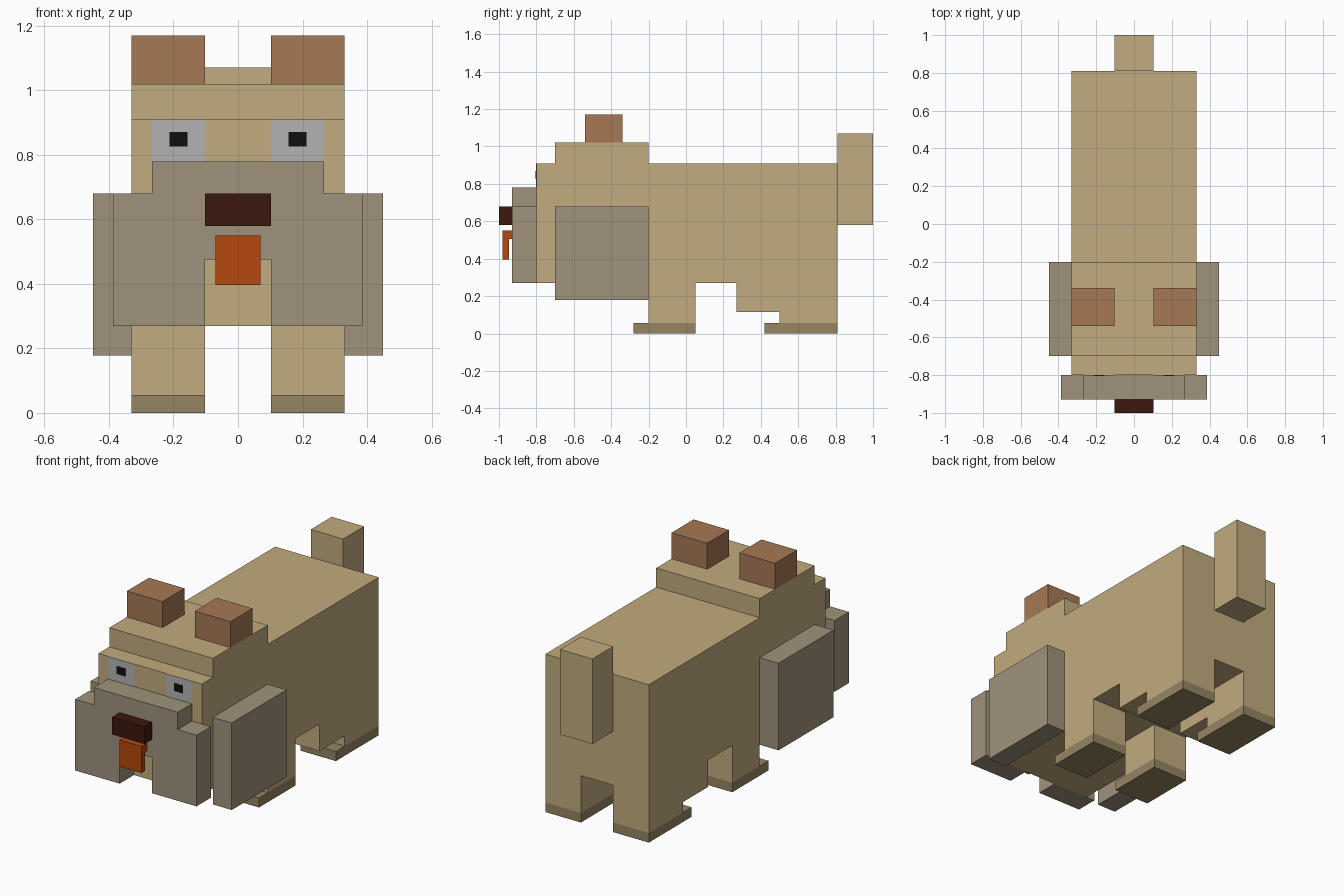
import bpy
import bmesh

if "Cube" in bpy.data.objects:
    bpy.data.objects.remove(bpy.data.objects["Cube"])


def material(name, rgb):
    m = bpy.data.materials.new(name)
    m.diffuse_color = (*rgb, 1)
    m.use_nodes = True
    m.node_tree.nodes["Principled BSDF"].inputs["Base Color"].default_value = m.diffuse_color
    return m


FUR = material("fur", (0.54, 0.41, 0.21))
JOWL = material("grey_fur", (0.35, 0.29, 0.20))
EAR = material("ear_brown", (0.38, 0.19, 0.09))
PAW = material("paw_brown", (0.30, 0.235, 0.125))
NOSE = material("nose_dark", (0.045, 0.009, 0.004))
TONGUE = material("tongue_orange", (0.46, 0.065, 0.004))
WHITE = material("eye_grey", (0.45, 0.45, 0.45))
BLACK = material("pupil_black", (0.005, 0.005, 0.005))


def prism(name, profile, axis, lo, hi, mat):
    """Extrude a 2D outline from lo to hi: axis 'x' takes (y, z), axis 'y' takes (x, z)."""
    bm = bmesh.new()
    verts = [bm.verts.new((lo, a, b) if axis == "x" else (a, lo, b)) for a, b in profile]
    face = bm.faces.new(verts)
    new = bmesh.ops.extrude_face_region(bm, geom=[face])["geom"]
    step = (hi - lo, 0, 0) if axis == "x" else (0, hi - lo, 0)
    bmesh.ops.translate(bm, vec=step, verts=[v for v in new if isinstance(v, bmesh.types.BMVert)])
    bmesh.ops.recalc_face_normals(bm, faces=bm.faces)
    mesh = bpy.data.meshes.new(name)
    bm.to_mesh(mesh)
    bm.free()
    mesh.materials.append(mat)
    obj = bpy.data.objects.new(name, mesh)
    bpy.context.collection.objects.link(obj)
    return obj


def box(name, x, y, z, mat):
    outline = [(y[0], z[0]), (y[1], z[0]), (y[1], z[1]), (y[0], z[1])]
    return prism(name, outline, "x", x[0], x[1], mat)


def mirror(obj):
    obj.modifiers.new("mirror", "MIRROR").use_axis[0] = True


# Body and head share one stepped side outline
prism("body", [(-0.8, 0.27), (0.81, 0.27), (0.81, 0.91), (-0.2, 0.91),
               (-0.2, 1.02), (-0.7, 1.02), (-0.7, 0.91), (-0.8, 0.91)],
      "x", -0.33, 0.33, FUR)
box("tail", (-0.103, 0.103), (0.81, 1.0), (0.58, 1.07), FUR)

# Muzzle with raised bridge and mouth notch
half = [(0.103, 0.475), (0.103, 0.27), (0.387, 0.27), (0.387, 0.68), (0.267, 0.68), (0.267, 0.78)]
prism("muzzle", half + [(-x, z) for x, z in reversed(half)], "y", -0.93, -0.8, JOWL)
box("nose", (-0.103, 0.103), (-1.0, -0.93), (0.58, 0.68), NOSE)

# Tongue bends out of the muzzle and hangs down
prism("tongue", [(-0.93, 0.55), (-0.98, 0.55), (-0.98, 0.397),
                 (-0.946, 0.397), (-0.946, 0.505), (-0.93, 0.505)],
      "x", -0.07, 0.07, TONGUE)

# Legs: straight in front, stepped thigh behind
LEG_X = (0.103, 0.33)
mirror(box("front_legs", LEG_X, (-0.2, 0.05), (0.055, 0.27), FUR))
mirror(prism("hind_legs", [(0.27, 0.27), (0.27, 0.115), (0.5, 0.115),
                           (0.5, 0.055), (0.81, 0.055), (0.81, 0.27)], "x", *LEG_X, FUR))
mirror(box("front_paws", LEG_X, (-0.28, 0.05), (0, 0.055), PAW))
mirror(box("hind_paws", LEG_X, (0.42, 0.81), (0, 0.055), PAW))

# Head details in mirrored pairs
mirror(box("ears", LEG_X, (-0.54, -0.34), (1.02, 1.17), EAR))
mirror(box("cheek_flaps", (0.33, 0.45), (-0.7, -0.2), (0.178, 0.68), JOWL))
mirror(box("eyes", (0.103, 0.267), (-0.802, -0.8), (0.78, 0.91), WHITE))
mirror(box("pupils", (0.156, 0.212), (-0.804, -0.802), (0.825, 0.87), BLACK))
